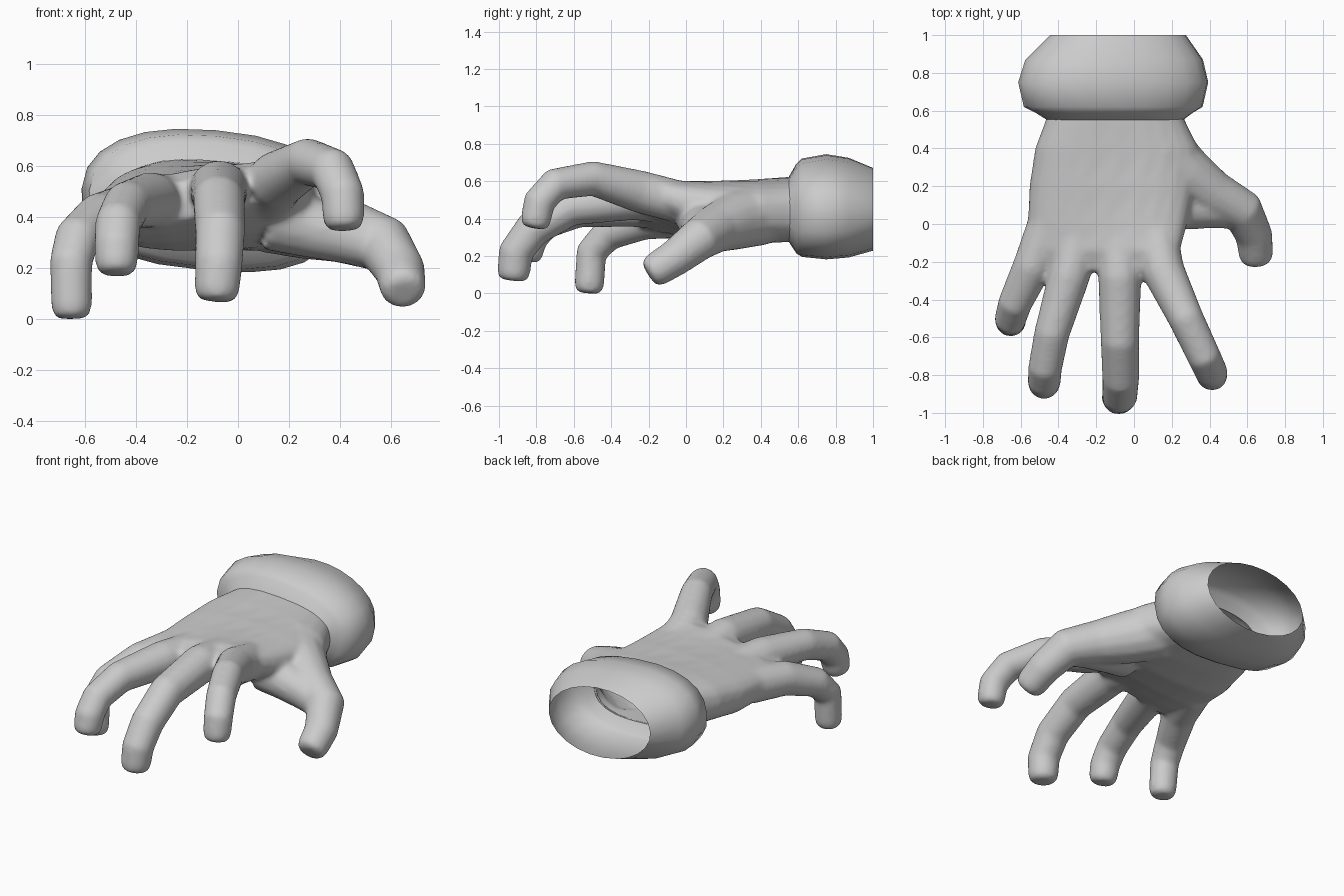
import bpy, bmesh, math
from mathutils import Vector

if "Cube" in bpy.data.objects:
    bpy.data.objects.remove(bpy.data.objects["Cube"])


def skin(bm, rings, caps=True):
    """Bridge a list of point rings into a tube."""
    loops = [[bm.verts.new(p) for p in r] for r in rings]
    n = len(loops[0])
    faces = []
    for a, b in zip(loops, loops[1:]):
        for i in range(n):
            j = (i + 1) % n
            faces.append(bm.faces.new((a[i], a[j], b[j], b[i])))
    if caps:
        faces.append(bm.faces.new(loops[0]))
        faces.append(bm.faces.new(loops[-1]))
    bmesh.ops.recalc_face_normals(bm, faces=faces)


def oval(y, xc, zc, rx, rz, tilt=0, power=1.0, flat=0.0, n=24):
    """Ring across the arm: a squarish oval, tilted around y, flatter below."""
    a = math.radians(tilt)
    pts = []
    for i in range(n):
        t = 2 * math.pi * i / n
        c, s = math.cos(t), math.sin(t)
        p = power - (flat if s < 0 else 0)
        u = rx * math.copysign(abs(c) ** p, c)
        w = rz * math.copysign(abs(s) ** p, s)
        pts.append(Vector((xc + u * math.cos(a) - w * math.sin(a), y,
                           zc + u * math.sin(a) + w * math.cos(a))))
    return pts


def finger(bm, path, n=14):
    """Round tube along (x, y, z, radius) points with a blunt tip."""
    pts = [Vector(p[:3]) for p in path]
    rad = [p[3] + 0.005 for p in path]
    d = (pts[-1] - pts[-2]).normalized()
    tip, r = pts[-1] + d * 0.006, rad[-1]
    pts[-1:] = [tip - d * 0.05, tip - d * 0.015, tip]
    rad[-1:] = [r, r * 0.9, r * 0.65]
    rings, u = [], None
    for i, p in enumerate(pts):
        a = (pts[i] - pts[i - 1]).normalized() if i else Vector()
        b = (pts[i + 1] - p).normalized() if i + 1 < len(pts) else Vector()
        t = (a + b).normalized()
        u = t.orthogonal() if u is None else u - t * u.dot(t)
        u.normalize()
        v = t.cross(u)
        rings.append([p + (u * math.cos(k) + v * math.sin(k)) * rad[i]
                      for k in (2 * math.pi * m / n for m in range(n))])
    skin(bm, rings)


def to_object(bm, name):
    me = bpy.data.meshes.new(name)
    bm.to_mesh(me)
    bm.free()
    ob = bpy.data.objects.new(name, me)
    bpy.context.collection.objects.link(ob)
    return ob


# palm
bm = bmesh.new()
skin(bm, [
    oval(0.68, -0.10, 0.45, 0.34, 0.165, -4, 0.75),
    oval(0.56, -0.10, 0.45, 0.365, 0.17, -4, 0.75),
    oval(0.40, -0.09, 0.44, 0.435, 0.172, -2, 0.78),
    oval(0.20, -0.115, 0.435, 0.44, 0.168, 2, 0.78),
    oval(0.00, -0.14, 0.45, 0.425, 0.14, 6, 0.75),
    oval(-0.14, -0.16, 0.47, 0.41, 0.115, 10, 0.75),
    oval(-0.25, -0.17, 0.47, 0.39, 0.075, 12, 0.75),
])

# four fingers, thumb and the web beside the thumb
paths = {
    "index": [(0.11, -0.02, 0.485, 0.11), (0.155, -0.25, 0.545, 0.11),
              (0.275, -0.50, 0.615, 0.09), (0.37, -0.70, 0.583, 0.085),
              (0.41, -0.785, 0.49, 0.082), (0.415, -0.81, 0.355, 0.078)],
    "middle": [(-0.08, -0.02, 0.475, 0.11), (-0.075, -0.28, 0.508, 0.111),
               (-0.075, -0.62, 0.462, 0.098), (-0.07, -0.82, 0.345, 0.094),
               (-0.075, -0.91, 0.22, 0.09), (-0.085, -0.925, 0.075, 0.085)],
    "ring": [(-0.28, -0.02, 0.45, 0.11), (-0.345, -0.28, 0.465, 0.106),
             (-0.435, -0.58, 0.445, 0.09), (-0.47, -0.76, 0.375, 0.086),
             (-0.475, -0.83, 0.29, 0.084), (-0.477, -0.855, 0.18, 0.08)],
    "little": [(-0.45, 0.00, 0.41, 0.11), (-0.54, -0.23, 0.39, 0.10),
               (-0.63, -0.42, 0.315, 0.086), (-0.655, -0.505, 0.22, 0.08),
               (-0.652, -0.52, 0.005, 0.076)],
    "thumb": [(0.13, 0.40, 0.425, 0.165), (0.28, 0.255, 0.385, 0.15),
              (0.42, 0.155, 0.345, 0.125), (0.575, 0.07, 0.29, 0.11),
              (0.635, -0.06, 0.19, 0.095), (0.65, -0.195, 0.105, 0.088)],
    "web": [(0.13, 0.08, 0.40, 0.13), (0.27, 0.09, 0.36, 0.115),
            (0.42, 0.085, 0.325, 0.105), (0.56, 0.06, 0.28, 0.09)],
}
for path in paths.values():
    finger(bm, path)
raw = to_object(bm, "hand_raw")

# fuse palm and fingers into one soft skin
rm = raw.modifiers.new("fuse", 'REMESH')
rm.mode = 'VOXEL'
rm.voxel_size = 0.013
sm = raw.modifiers.new("soften", 'SMOOTH')
sm.factor = 0.5
sm.iterations = 16
fused = bpy.data.meshes.new_from_object(
    raw.evaluated_get(bpy.context.evaluated_depsgraph_get()))
bpy.data.objects.remove(raw)

# open the wrist end and rest the little finger on the floor
bm = bmesh.new()
bm.from_mesh(fused)
bmesh.ops.bisect_plane(bm, geom=bm.verts[:] + bm.edges[:] + bm.faces[:],
                       plane_co=(0, 0.56, 0), plane_no=(0, 1, 0), clear_outer=True)
floor = min(v.co.z for v in bm.verts)
for v in bm.verts:
    if v.co.z < 0.1:
        v.co.z -= floor * (0.1 - v.co.z) / (0.1 - floor)
hand = to_object(bm, "hand")

# flared, open cuff
bm = bmesh.new()
skin(bm, [
    oval(0.55, -0.10, 0.45, 0.36, 0.17, -4, 0.76),
    oval(0.59, -0.105, 0.455, 0.42, 0.235, -5, 0.85, 0.08),
    oval(0.62, -0.11, 0.46, 0.475, 0.257, -5, 0.86, 0.1),
    oval(0.75, -0.11, 0.465, 0.505, 0.275, -5, 0.86, 0.1),
    oval(0.87, -0.105, 0.46, 0.472, 0.262, -5, 0.9, 0.08),
    oval(1.00, -0.085, 0.45, 0.362, 0.22, -6, 1.0),
], caps=False)
cuff = to_object(bm, "cuff")

for ob in (hand, cuff):
    bpy.ops.object.select_all(action='DESELECT')
    ob.select_set(True)
    bpy.context.view_layer.objects.active = ob
    bpy.ops.object.shade_smooth_by_angle(angle=math.radians(50))
